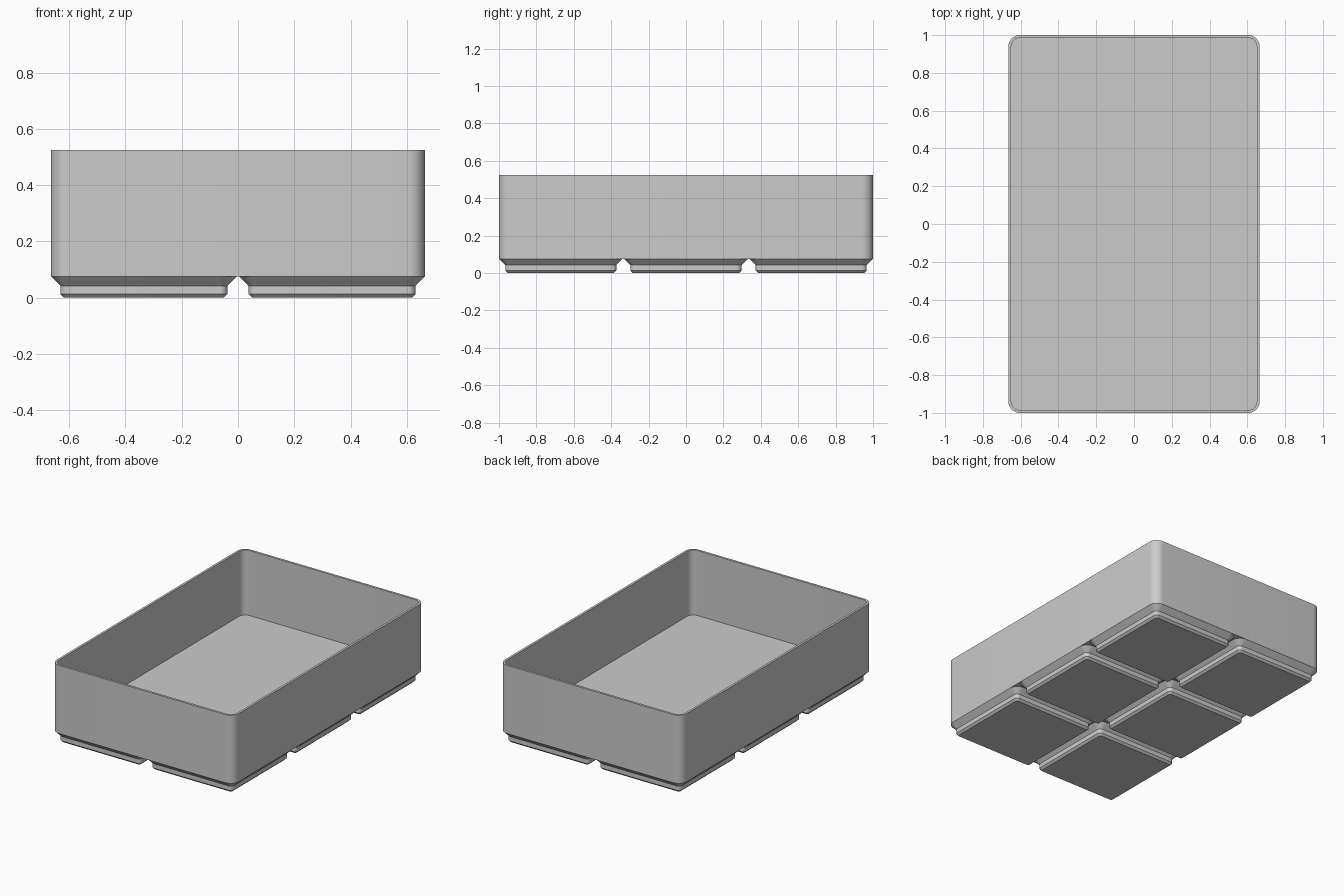
import bpy, bmesh, math

cube = bpy.data.objects.get("Cube")
if cube:
    bpy.data.objects.remove(cube, do_unlink=True)

WIDTH, LENGTH, HEIGHT = 1.33, 2.0, 0.525
BASE_Z, FLOOR_Z = 0.076, 0.096
WALL, RADIUS = 0.015, 0.06
PITCH, PAD = 0.669, 0.661
SEGMENTS = 10

grey = bpy.data.materials.new("light_grey")
grey.use_nodes = True
colour = (0.6, 0.6, 0.6, 1)
grey.diffuse_color = colour
grey.node_tree.nodes["Principled BSDF"].inputs["Base Color"].default_value = colour


def rounded_ring(bm, width, length, radius, z):
    """Counter-clockwise ring of vertices around a rounded rectangle."""
    ring = []
    for corner, (sx, sy) in enumerate([(1, 1), (-1, 1), (-1, -1), (1, -1)]):
        cx, cy = sx * (width / 2 - radius), sy * (length / 2 - radius)
        for i in range(SEGMENTS + 1):
            a = (corner + i / SEGMENTS) * math.pi / 2
            ring.append(bm.verts.new((cx + radius * math.cos(a),
                                      cy + radius * math.sin(a), z)))
    return ring


def loft(name, width, length, profile, location=(0, 0, 0)):
    """Closed solid through rings given as (inset, height) steps."""
    bm = bmesh.new()
    rings = [rounded_ring(bm, width - 2 * d, length - 2 * d, RADIUS - d, z)
             for d, z in profile]
    count = len(rings[0])
    for low, high in zip(rings, rings[1:]):
        for i in range(count):
            j = (i + 1) % count
            bm.faces.new((low[i], low[j], high[j], high[i]))
    bm.faces.new(rings[0][::-1])
    bm.faces.new(rings[-1])
    bmesh.ops.recalc_face_normals(bm, faces=bm.faces)
    mesh = bpy.data.meshes.new(name)
    bm.to_mesh(mesh)
    bm.free()
    mesh.materials.append(grey)
    obj = bpy.data.objects.new(name, mesh)
    obj.location = location
    bpy.context.collection.objects.link(obj)
    bpy.ops.object.select_all(action="DESELECT")
    obj.select_set(True)
    bpy.context.view_layer.objects.active = obj
    bpy.ops.object.shade_smooth_by_angle(angle=math.radians(30))
    return obj


# Open tray: up the outside, over the rim, down to the inner floor
loft("tray", WIDTH, LENGTH,
     [(0, BASE_Z), (0, HEIGHT), (WALL, HEIGHT), (WALL, FLOOR_Z)])

# Stepped feet: small chamfer, upright band, wide chamfer, root inside the tray
foot_profile = [(0.047, 0), (0.034, 0.013), (0.034, 0.042),
                (0, BASE_Z), (0.005, BASE_Z + 0.004)]
for column in range(2):
    for row in range(3):
        loft(f"foot_{column + 1}_{row + 1}", PAD, PAD, foot_profile,
             ((column - 0.5) * PITCH, (row - 1) * PITCH, 0))
